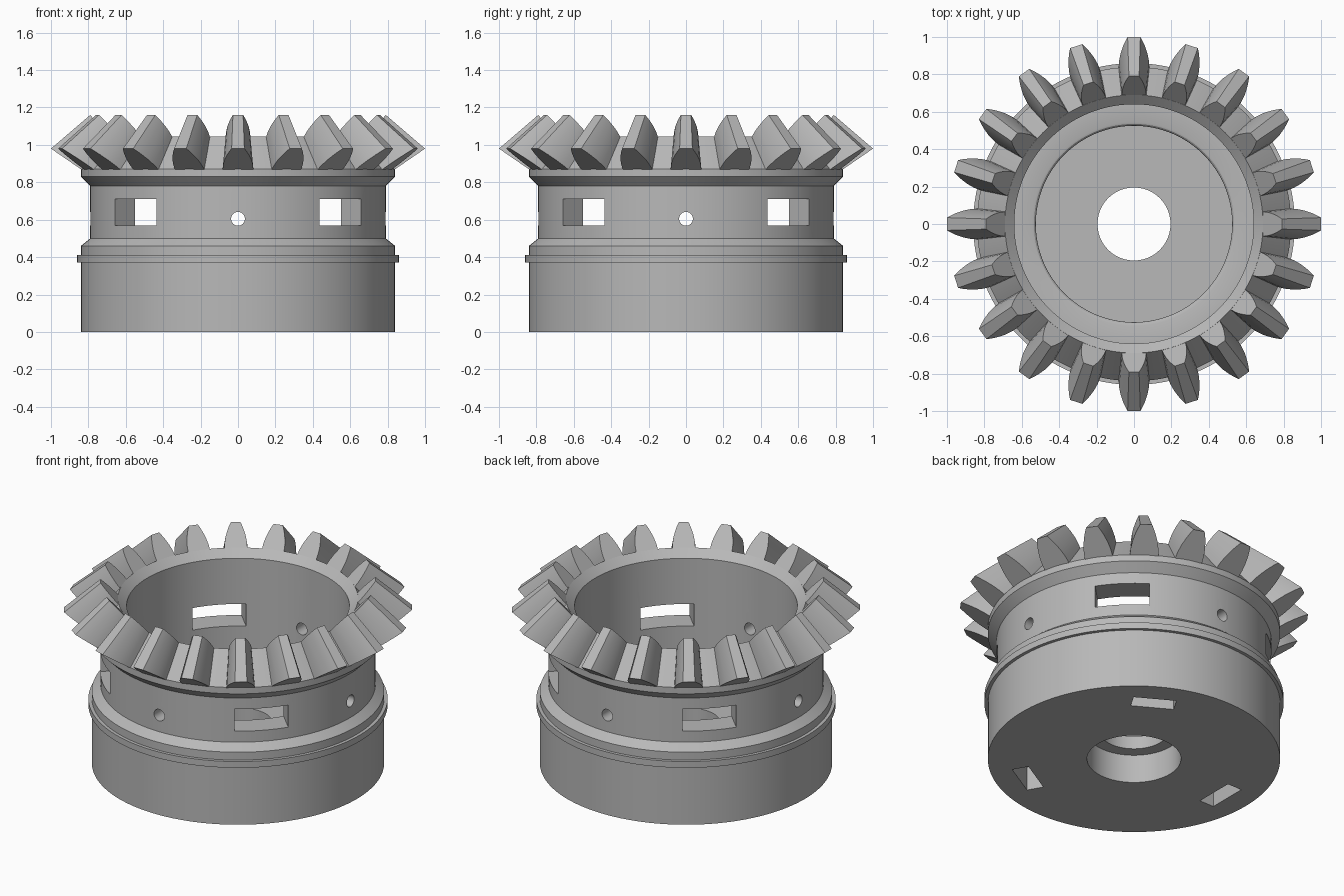
import bpy, bmesh, math
from mathutils import Matrix, Vector

cube = bpy.data.objects.get("Cube")
if cube:
    bpy.data.objects.remove(cube, do_unlink=True)

SEGMENTS = 128
TEETH = 20

steel = bpy.data.materials.new("plain grey metal")
steel.use_nodes = True
grey = (0.48, 0.48, 0.48, 1)
steel.diffuse_color = grey
steel.node_tree.nodes["Principled BSDF"].inputs["Base Color"].default_value = grey


def make_object(name, bm):
    bmesh.ops.recalc_face_normals(bm, faces=bm.faces)
    mesh = bpy.data.meshes.new(name)
    bm.to_mesh(mesh)
    bm.free()
    mesh.materials.append(steel)
    obj = bpy.data.objects.new(name, mesh)
    bpy.context.collection.objects.link(obj)
    return obj


def select_only(obj):
    bpy.ops.object.select_all(action='DESELECT')
    obj.select_set(True)
    bpy.context.view_layer.objects.active = obj


def lathe(name, profile):
    """Revolve a closed (radius, height) outline about the z axis."""
    bm = bmesh.new()
    rings = []
    for i in range(SEGMENTS):
        a = math.tau * i / SEGMENTS
        rings.append([bm.verts.new((r * math.cos(a), r * math.sin(a), z)) for r, z in profile])
    n = len(profile)
    for i in range(SEGMENTS):
        here, there = rings[i], rings[(i + 1) % SEGMENTS]
        for j in range(n):
            k = (j + 1) % n
            bm.faces.new((here[j], there[j], there[k], here[k]))
    return make_object(name, bm)


def add_box(bm, angle, radius, z, size):
    place = Matrix.Rotation(math.radians(angle), 4, 'Z') @ Matrix.Translation((radius, 0, z))
    bmesh.ops.create_cube(bm, size=1, matrix=place @ Matrix.Diagonal((*size, 1)))


# Hub: stepped outside, stepped bore and counterbored floor
outside = [(0.84, 0), (0.84, 0.37), (0.86, 0.37), (0.86, 0.41), (0.84, 0.41),
           (0.84, 0.46), (0.79, 0.5), (0.79, 0.78), (0.84, 0.83), (0.84, 0.87)]
rim = [(0.69, 1.045), (0.64, 1.0)]
bore = [(0.64, 0.4), (0.545, 0.4), (0.535, 0.397), (0.528, 0.39), (0.525, 0.38),
        (0.525, 0.26), (0.195, 0.26), (0.195, 0.18), (0.27, 0.18), (0.27, 0)]
hub = lathe("hub", outside + rim + bore)

# Cutters for wall windows, round holes and underside pockets
bm = bmesh.new()
for i in range(4):
    add_box(bm, 45 + 90 * i, 0.72, 0.64, (0.4, 0.313, 0.14))
    spin = Matrix.Rotation(math.radians(90 * i), 4, 'Z')
    bmesh.ops.create_cone(bm, cap_ends=True, segments=24, radius1=0.037, radius2=0.037, depth=0.4,
                          matrix=spin @ Matrix.Translation((0.72, 0, 0.605))
                          @ Matrix.Rotation(math.pi / 2, 4, 'Y'))
for i in range(3):
    add_box(bm, 60 + 120 * i, 0.65, 0, (0.1, 0.25, 0.3))
cutter = make_object("hub_cutter", bm)
cutter.hide_render = True

cut = hub.modifiers.new("openings", 'BOOLEAN')
cut.object = cutter
cut.operation = 'DIFFERENCE'
cut.solver = 'EXACT'
select_only(hub)
bpy.ops.object.modifier_apply(modifier=cut.name)
bpy.data.objects.remove(cutter, do_unlink=True)
bpy.ops.object.shade_smooth_by_angle(angle=math.radians(25))

# Bevel gear teeth: a tapered, curved-flank section from outer to inner end
flank = [(-0.1, 0.083), (0.2, 0.08), (0.45, 0.072), (0.7, 0.058), (0.88, 0.045), (1, 0.034)]
outer_end = Vector((0.84, 0, 0.87)), Vector((1.0, 0, 0.98))
inner_end = Vector((0.69, 0, 1.045)), Vector((0.79, 0, 1.16))


def tooth_section(bm, ends, scale, spin):
    outline = flank + [(t, -w) for t, w in reversed(flank)]
    return [bm.verts.new(spin @ (ends[0].lerp(ends[1], t) + Vector((0, w * scale, 0))))
            for t, w in outline]


bm = bmesh.new()
for i in range(TEETH):
    spin = Matrix.Rotation(math.tau * i / TEETH, 3, 'Z')
    outer = tooth_section(bm, outer_end, 1, spin)
    inner = tooth_section(bm, inner_end, 0.8, spin)
    bm.faces.new(outer)
    bm.faces.new(inner)
    for j in range(len(outer)):
        k = (j + 1) % len(outer)
        bm.faces.new((outer[j], outer[k], inner[k], inner[j]))
teeth = make_object("gear_teeth", bm)
select_only(teeth)
bpy.ops.object.shade_smooth_by_angle(angle=math.radians(25))
